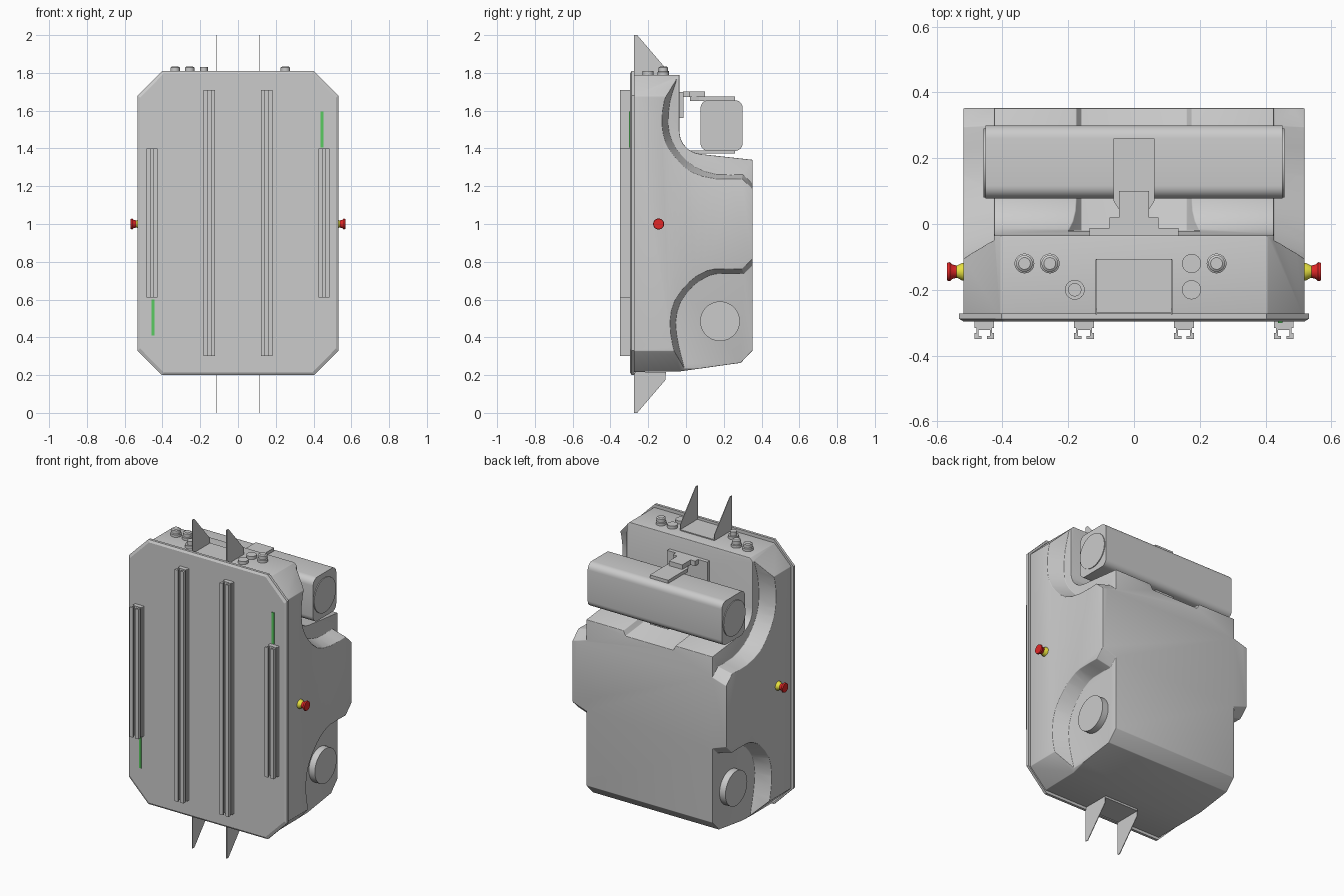
import bpy, bmesh, math
from mathutils import Vector

if "Cube" in bpy.data.objects:
    bpy.data.objects.remove(bpy.data.objects["Cube"])


def finish(o, bevel=0, segs=3, limit=35, angle=35):
    """Optional bevel, then smooth shading with sharp edges kept."""
    bpy.ops.object.select_all(action='DESELECT')
    bpy.context.view_layer.objects.active = o
    o.select_set(True)
    if bevel:
        m = o.modifiers.new("bevel", 'BEVEL')
        m.width, m.segments = bevel, segs
        m.limit_method, m.angle_limit = 'ANGLE', math.radians(limit)
    for m in list(o.modifiers):
        bpy.ops.object.modifier_apply(modifier=m.name)
    bpy.ops.object.shade_smooth_by_angle(angle=math.radians(angle))
    return o


def loft(name, rings, color=None):
    """Closed solid through rings of equal point count."""
    bm = bmesh.new()
    vs = [[bm.verts.new(p) for p in r] for r in rings]
    n = len(vs[0])
    for a, b in zip(vs, vs[1:]):
        for i in range(n):
            bm.faces.new((a[i], a[(i + 1) % n], b[(i + 1) % n], b[i]))
    bm.faces.new(vs[0])
    bm.faces.new(vs[-1])
    bmesh.ops.recalc_face_normals(bm, faces=bm.faces)
    me = bpy.data.meshes.new(name)
    bm.to_mesh(me)
    bm.free()
    o = bpy.data.objects.new(name, me)
    bpy.context.collection.objects.link(o)
    if color:
        mat = bpy.data.materials.get(color[0]) or bpy.data.materials.new(color[0])
        mat.diffuse_color = color[1]
        mat.use_nodes = True
        mat.node_tree.nodes["Principled BSDF"].inputs["Base Color"].default_value = mat.diffuse_color
        me.materials.append(mat)
    return o


def place(p, axis, t):
    u, v = p
    return {'X': (t, u, v), 'Y': (u, t, v), 'Z': (u, v, t)}[axis]


def prism(name, pts, axis, a, b, color=None):
    return loft(name, [[place(p, axis, t) for p in pts] for t in (a, b)], color)


def box(name, x0, x1, y0, y1, z0, z1, color=None):
    return prism(name, [(x0, y0), (x1, y0), (x1, y1), (x0, y1)], 'Z', z0, z1, color)


def turned(name, c, axis, steps, n=32, color=None):
    """Round part along an axis from (position, radius) steps."""
    rings = [[place((c[0] + r * math.cos(i * math.tau / n), c[1] + r * math.sin(i * math.tau / n)), axis, t)
              for i in range(n)] for t, r in steps]
    return finish(loft(name, rings, color))


def octagon(w, z0, z1, c):
    return [(-w + c, z0), (w - c, z0), (w, z0 + c), (w, z1 - c), (w - c, z1),
            (-w + c, z1), (-w, z1 - c), (-w, z0 + c)]


def spline(pts):
    """Smooth curve through points."""
    p = [Vector(q) for q in pts]
    out = []
    for i in range(len(p) - 1):
        a, b, c, d = p[max(i - 1, 0)], p[i], p[i + 1], p[min(i + 2, len(p) - 1)]
        for t in (0, 0.5):
            out.append(tuple(0.5 * (2 * b + (c - a) * t + (2 * a - 5 * b + 4 * c - d) * t * t
                                    + (3 * b - a - 3 * c + d) * t ** 3)))
    return out + [tuple(p[-1])]


def boolean(o, cutter, op):
    m = o.modifiers.new(op, 'BOOLEAN')
    m.object, m.operation, m.solver = cutter, op, 'EXACT'
    cutters.append(cutter)


cutters = []
YELLOW = ("yellow", (0.8, 0.75, 0.05, 1))
RED = ("red", (0.75, 0.02, 0.02, 1))
GREEN = ("green", (0.1, 0.6, 0.12, 1))

# Main housing: side profile clipped to the octagonal front outline
fillet = [(0.085 - 0.12 * math.cos(a), 1.49 - 0.12 * math.sin(a))
          for a in [math.radians(d) for d in range(0, 86, 17)]]
body = prism("housing", [(-0.285, 1.79), (-0.035, 1.79)] + fillet + [
    (0.352, 1.34), (0.352, 0.33), (0.29, 0.265), (-0.03, 0.22), (-0.285, 0.217)], 'X', -0.52, 0.52)
boolean(body, prism("outline_cutter", octagon(0.518, 0.21, 1.795, 0.118), 'Y', -0.5, 0.5), 'INTERSECT')

# Side recesses with sloped curved walls, above and below the wide middle
upper_out = spline([(-0.04, 1.86), (-0.075, 1.75), (-0.122, 1.65), (-0.135, 1.53), (-0.115, 1.43),
                    (-0.065, 1.35), (0.02, 1.27), (0.15, 1.235), (0.295, 1.235)]) + [(0.4, 1.135), (0.45, 1.86)]
upper_in = spline([(-0.025, 1.86), (-0.055, 1.75), (-0.085, 1.65), (-0.095, 1.53), (-0.075, 1.44),
                   (-0.025, 1.365), (0.05, 1.30), (0.16, 1.262), (0.30, 1.262)]) + [(0.41, 1.16), (0.45, 1.86)]
lower_out = spline([(-0.02, 0.15), (-0.05, 0.26), (-0.078, 0.36), (-0.092, 0.48), (-0.065, 0.6),
                    (0.015, 0.70), (0.08, 0.745), (0.15, 0.767), (0.295, 0.767)]) + [(0.4, 0.87), (0.45, 0.15)]
lower_in = spline([(0.01, 0.15), (-0.015, 0.26), (-0.04, 0.36), (-0.055, 0.48), (-0.03, 0.585),
                   (0.04, 0.675), (0.1, 0.715), (0.16, 0.737), (0.305, 0.737)]) + [(0.41, 0.84), (0.45, 0.15)]
for s in (1, -1):
    for inner, outer in ((upper_in, upper_out), (lower_in, lower_out)):
        boolean(body, loft("recess_cutter", [[(s * 0.425, *p) for p in inner],
                                             [(s * 0.54, *p) for p in outer]]), 'DIFFERENCE')

# Shallow channel across the rear shoulder
boolean(body, loft("channel_cutter", [[(-0.16, y, z), (0.16, y, z), (0.21, y, z + 0.1), (-0.21, y, z + 0.1)]
                                      for y, z in ((-0.02, 1.35), (0.4, 1.305))]), 'DIFFERENCE')
finish(body, 0.012, 3, 32, 40)
for c in cutters:
    bpy.data.objects.remove(c)

# Front panel with a chamfered rim
loft("front_panel", [[(x * k, y, 1.005 + (z - 1.005) * (1 - (1 - k) * 0.65)) for x, z in spline_pts]
                     for spline_pts in [octagon(0.532, 0.2, 1.81, 0.13)]
                     for y, k in ((-0.272, 1), (-0.288, 1), (-0.296, 0.975))])

# Slotted mounting rails on the front
half = [(0.008, -0.35), (0.03, -0.35), (0.03, -0.332), (0.024, -0.332), (0.024, -0.316),
        (0.03, -0.316), (0.03, -0.294)]
slot = [(0.018, -0.322), (0.018, -0.34), (0.008, -0.34)]
right = slot + half
rail = right + [(-x, y) for x, y in reversed(right)]
for s in (1, -1):
    for label, x, z0, z1 in (("inner", 0.152, 0.3, 1.71), ("outer", 0.455, 0.61, 1.4)):
        prism(label + "_rail", [(s * x + u, v) for u, v in rail], 'Z', z0, z1)

# Green indicator strips
box("light_strip_left", -0.457, -0.442, -0.301, -0.29, 0.41, 0.6, GREEN)
box("light_strip_right", 0.437, 0.452, -0.301, -0.29, 1.405, 1.595, GREEN)

# Sheet-metal fins and base plates, top and bottom
for name, z_edge, d in (("top", 1.79, 1), ("bottom", 0.21, -1)):
    tip = 2.0 if d > 0 else 0.0
    for x in (-0.115, 0.115):
        prism(name + "_fin", [(-0.275, z_edge), (-0.275, tip), (-0.258, tip), (-0.108, tip - d * 0.175),
                              (-0.108, z_edge)], 'X', x - 0.002, x + 0.002)
    box(name + "_fin_base", -0.115, 0.115, -0.27, -0.106, z_edge - 0.006, z_edge + 0.006)

# Rear cross tube with end caps
r, y0, y1, z0, z1 = 0.04, 0.077, 0.3, 1.387, 1.655
section = [(cy + r * math.cos(math.radians(q + a)), cz + r * math.sin(math.radians(q + a)))
           for cy, cz, q in ((y1 - r, z1 - r, 0), (y0 + r, z1 - r, 90), (y0 + r, z0 + r, 180), (y1 - r, z0 + r, 270))
           for a in range(0, 91, 15)]
finish(prism("cross_tube", section, 'X', -0.452, 0.452))
for s in (1, -1):
    turned("tube_end_cap", (0.185, 1.52), 'X', [(s * 0.44, 0.105), (s * 0.457, 0.105)], 48)

# Bracket holding the tube
box("bracket_plate", -0.135, 0.135, -0.04, -0.012, 1.56, 1.7)
box("bracket_step", -0.075, 0.075, -0.015, 0.02, 1.672, 1.702)
box("bracket_arm", -0.045, 0.045, 0.015, 0.1, 1.672, 1.702)
for name, a, b in (("tube_clamp_top", 1.652, 1.674), ("tube_clamp_bottom", 1.374, 1.39)):
    prism(name, [(-0.03, 0.02), (0.03, 0.02), (0.062, 0.07), (0.062, 0.26), (-0.062, 0.26), (-0.062, 0.07)], 'Z', a, b)

# Round hubs and emergency buttons on both sides
for s in (1, -1):
    turned("side_hub", (0.18, 0.485), 'X', [(s * 0.41, 0.105), (s * 0.465, 0.105)], 48)
    turned("stop_button_collar", (-0.145, 1.0), 'X',
           [(s * 0.51, 0.027), (s * 0.522, 0.027), (s * 0.535, 0.02), (s * 0.548, 0.016)], 32, YELLOW)
    turned("stop_button_head", (-0.145, 1.0), 'X',
           [(s * 0.54, 0.019), (s * 0.552, 0.022), (s * 0.56, 0.029), (s * 0.568, 0.027)], 32, RED)

# Connectors on the top
for x in (-0.333, -0.256, 0.251):
    turned("top_knob", (x, -0.12), 'Z', [(1.78, 0.03), (1.805, 0.03), (1.808, 0.025), (1.828, 0.025), (1.833, 0.018)])
turned("top_socket", (-0.18, -0.2), 'Z', [(1.78, 0.03), (1.808, 0.03), (1.808, 0.02), (1.832, 0.02)])
for y in (-0.12, -0.2):
    turned("top_cap", (0.175, y), 'Z', [(1.78, 0.029), (1.809, 0.029)])
